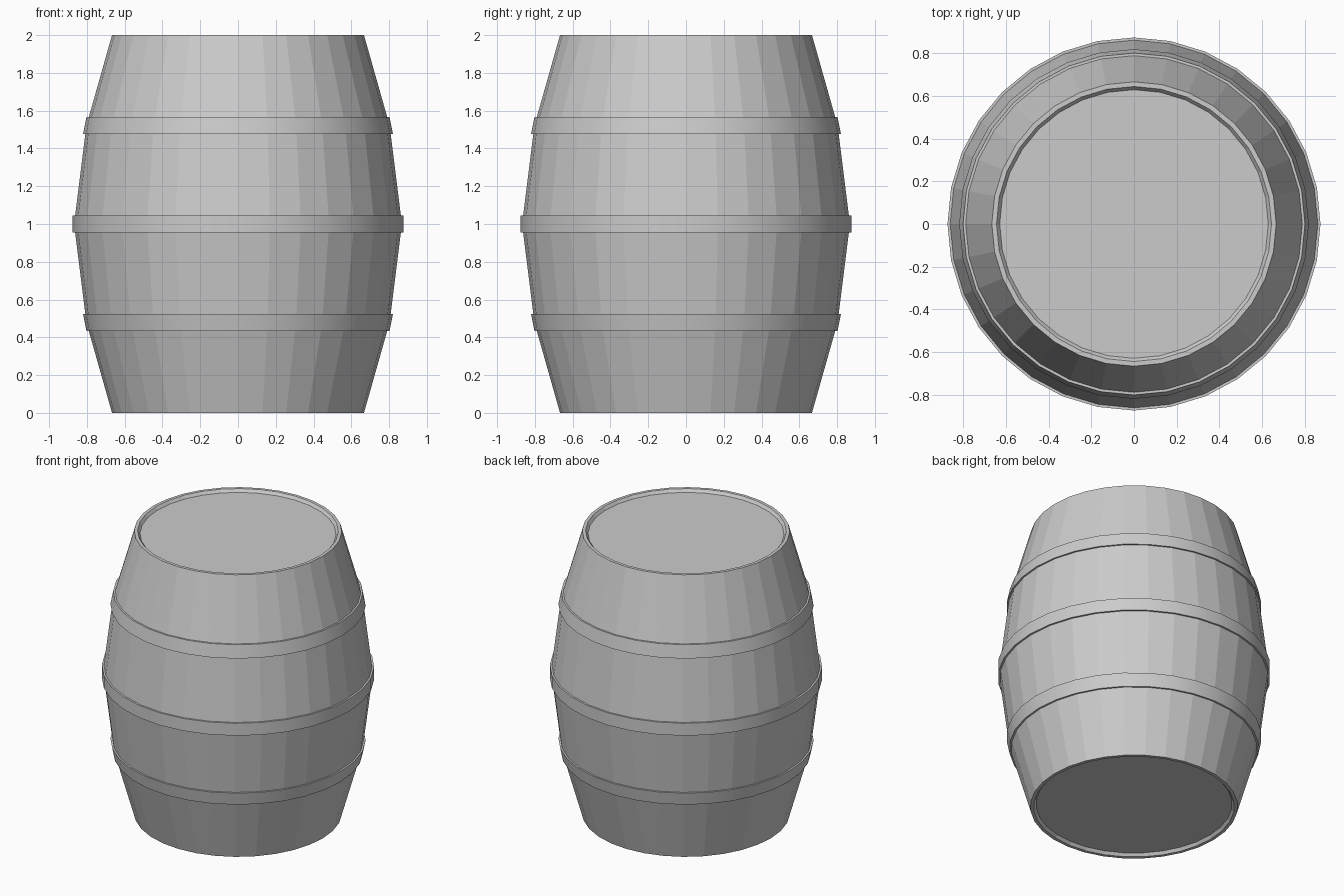
import bpy, bmesh, math

if "Cube" in bpy.data.objects:
    bpy.data.objects.remove(bpy.data.objects["Cube"])

SIDES = 32

def lathe(name, profile, closed=False, smooth=False):
    """Spin a (radius, z) profile around z; open profiles get capped ends."""
    bm = bmesh.new()
    rings = []
    for r, z in profile:
        rings.append([bm.verts.new((r * math.cos(2 * math.pi * i / SIDES),
                                    r * math.sin(2 * math.pi * i / SIDES), z))
                      for i in range(SIDES)])
    pairs = list(zip(rings, rings[1:]))
    if closed:
        pairs.append((rings[-1], rings[0]))
    for a, b in pairs:
        for i in range(SIDES):
            j = (i + 1) % SIDES
            bm.faces.new((a[i], a[j], b[j], b[i]))
    if not closed:
        bm.faces.new(rings[0][::-1])
        bm.faces.new(rings[-1])
    bmesh.ops.recalc_face_normals(bm, faces=bm.faces)
    mesh = bpy.data.meshes.new(name)
    bm.to_mesh(mesh)
    bm.free()
    obj = bpy.data.objects.new(name, mesh)
    bpy.context.collection.objects.link(obj)
    if smooth:
        bpy.ops.object.select_all(action='DESELECT')
        obj.select_set(True)
        bpy.context.view_layer.objects.active = obj
        bpy.ops.object.shade_smooth_by_angle(angle=math.radians(30))
    return obj

# Faceted stave body with shallow recessed lids at both ends
lower = [(0.63, 0.02), (0.645, 0.0), (0.667, 0.0), (0.803, 0.48)]
upper = [(r, 2 - z) for r, z in reversed(lower)]
lathe("barrel_body", lower + [(0.868, 1.0)] + upper)

# Smooth metal hoops: bottom, middle and top
bottom = [(0.802, 0.433), (0.82, 0.523), (0.79, 0.523), (0.775, 0.433)]
lathe("bottom_hoop", bottom, closed=True, smooth=True)
lathe("top_hoop", [(r, 2 - z) for r, z in bottom], closed=True, smooth=True)
lathe("middle_hoop", [(0.875, 0.956), (0.875, 1.044), (0.85, 1.044), (0.85, 0.956)],
      closed=True, smooth=True)
